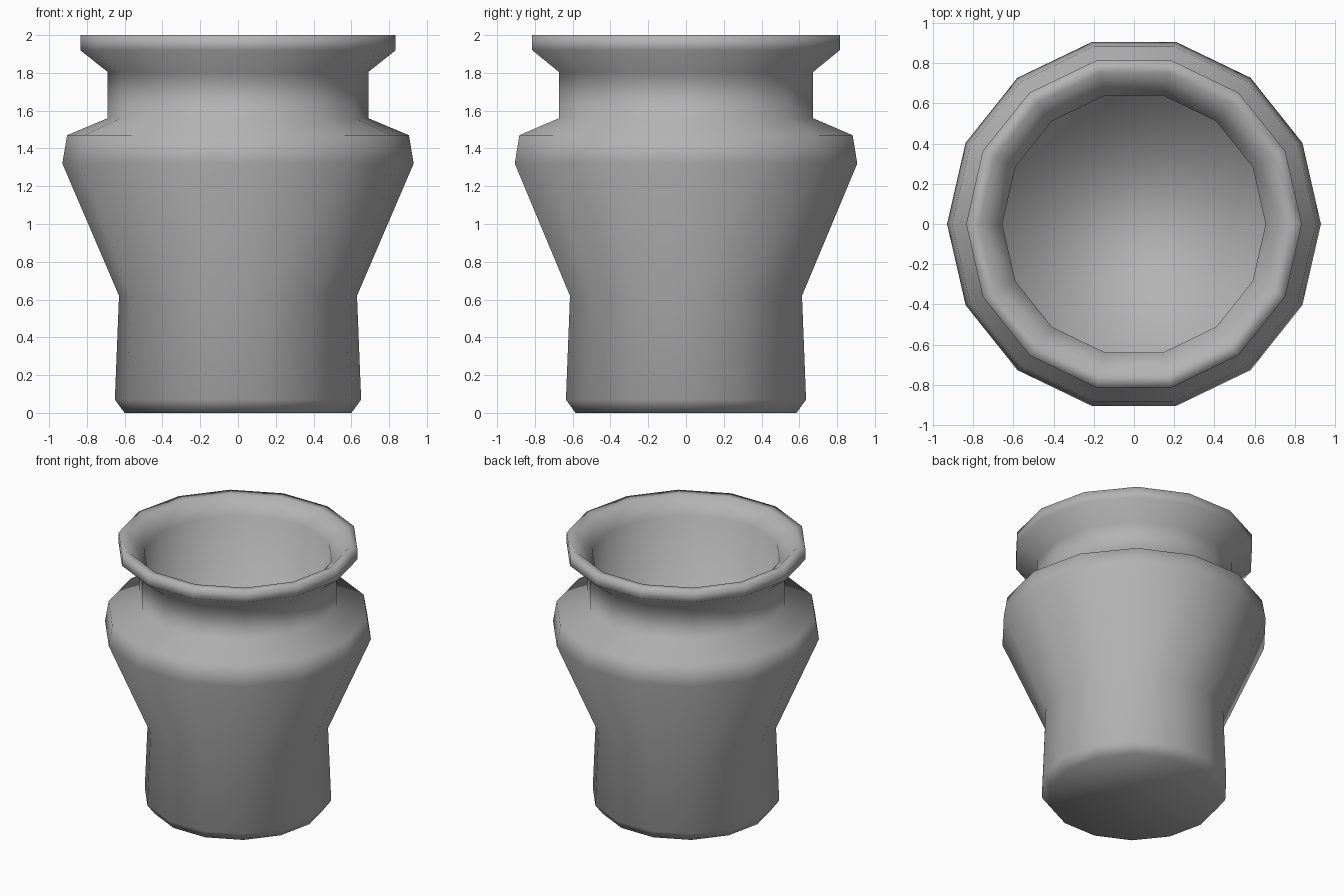
import bpy, bmesh, math

if "Cube" in bpy.data.objects:
    bpy.data.objects.remove(bpy.data.objects["Cube"])

SIDES = 14

# Radius / height profile: up the outside, over the rim, down the straight bore
profile = [
    (0.60, 0.00), (0.652, 0.07), (0.63, 0.62), (0.93, 1.32), (0.905, 1.47),
    (0.69, 1.56), (0.69, 1.805), (0.835, 1.92), (0.835, 2.00),
    (0.77, 2.00), (0.655, 1.89), (0.655, 0.80),
]


def lathe(name, points, sides):
    bm = bmesh.new()
    rings = []
    for r, z in points:
        rings.append([bm.verts.new((r * math.cos(2 * math.pi * i / sides),
                                    r * math.sin(2 * math.pi * i / sides), z))
                      for i in range(sides)])
    for a, b in zip(rings, rings[1:]):
        for i in range(sides):
            j = (i + 1) % sides
            bm.faces.new((a[i], a[j], b[j], b[i]))
    # underside and inner floor
    bm.faces.new(rings[0][::-1])
    bm.faces.new(rings[-1])
    for f in bm.faces:
        f.smooth = True
    mesh = bpy.data.meshes.new(name)
    bm.to_mesh(mesh)
    bm.free()
    obj = bpy.data.objects.new(name, mesh)
    bpy.context.collection.objects.link(obj)
    return obj


# Hollow pot with narrow neck and flared rim
pot = lathe("pot", profile, SIDES)

# Dark grey clay
clay = bpy.data.materials.new("dark_clay")
clay.diffuse_color = (0.45, 0.45, 0.45, 1)
clay.use_nodes = True
clay.node_tree.nodes["Principled BSDF"].inputs["Base Color"].default_value = clay.diffuse_color
pot.data.materials.append(clay)
